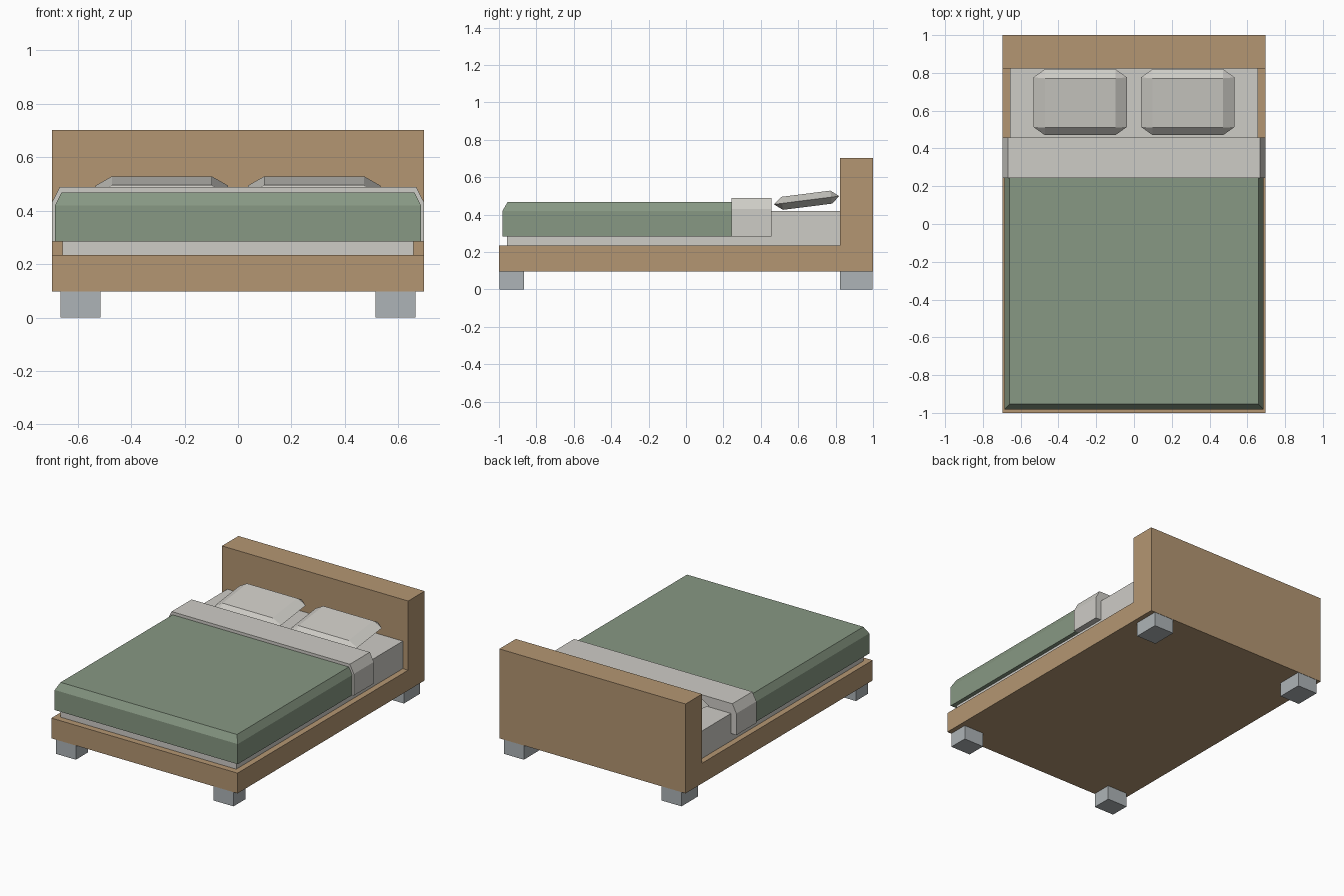
import bpy
import math
from mathutils import Matrix

if "Cube" in bpy.data.objects:
    bpy.data.objects.remove(bpy.data.objects["Cube"])


def material(name, rgb):
    lin = [((c / 255 + 0.055) / 1.055) ** 2.4 for c in rgb]
    m = bpy.data.materials.new(name)
    m.diffuse_color = (*lin, 1)
    m.use_nodes = True
    m.node_tree.nodes["Principled BSDF"].inputs["Base Color"].default_value = m.diffuse_color
    return m


wood = material("oak wood", (180, 150, 114))
linen = material("off white linen", (206, 204, 198))
green = material("sage green", (135, 152, 131))
metal = material("pale grey", (174, 180, 183))


def build(name, verts, faces, mat):
    me = bpy.data.meshes.new(name)
    me.from_pydata(verts, [], faces)
    me.materials.append(mat)
    ob = bpy.data.objects.new(name, me)
    bpy.context.collection.objects.link(ob)
    return ob


def loft(name, rings, mat):
    """Closed solid through equal-length rings of points."""
    n = len(rings[0])
    faces = [list(range(n))[::-1], list(range(n * (len(rings) - 1), n * len(rings)))]
    for r in range(len(rings) - 1):
        for i in range(n):
            j = (i + 1) % n
            faces.append([r * n + i, r * n + j, (r + 1) * n + j, (r + 1) * n + i])
    return build(name, [p for ring in rings for p in ring], faces, mat)


def rect(x0, x1, y0, y1, z):
    return [(x0, y0, z), (x1, y0, z), (x1, y1, z), (x0, y1, z)]


def box(name, x0, x1, y0, y1, z0, z1, mat):
    return loft(name, [rect(x0, x1, y0, y1, z0), rect(x0, x1, y0, y1, z1)], mat)


# Bed base and headboard: one L-shaped side profile swept across the width
side = [(-1, 0.097), (1, 0.097), (1, 0.702), (0.824, 0.702), (0.824, 0.234), (-1, 0.234)]
loft("bed_frame", [[(x, y, z) for y, z in side] for x in (-0.697, 0.697)], wood)

# Legs
for s, sx in (("left", -1), ("right", 1)):
    x0, x1 = sorted((sx * 0.515, sx * 0.665))
    box(f"front_leg_{s}", x0, x1, -0.998, -0.867, 0, 0.097, metal)
    box(f"back_leg_{s}", x0, x1, 0.824, 0.998, 0, 0.097, metal)

# Mattress
box("mattress", -0.657, 0.657, -0.957, 0.824, 0.234, 0.42, linen)

# Blanket with mitred slope on the front and both sides
loft("blanket", [rect(-0.685, 0.685, -0.981, 0.243, 0.284),
                 rect(-0.685, 0.685, -0.981, 0.243, 0.42),
                 rect(-0.66, 0.66, -0.954, 0.243, 0.468)], green)

# Folded sheet band
loft("folded_sheet", [rect(-0.697, 0.697, 0.243, 0.457, 0.284),
                      rect(-0.697, 0.697, 0.243, 0.457, 0.43),
                      rect(-0.667, 0.667, 0.243, 0.457, 0.488)], linen)

# Pillows: eight-sided rim, rectangular top and bottom, tilted to the headboard
a, b, c, d, h = 0.248, 0.176, 0.187, 0.132, 0.035
rim = [(-c, -b, 0), (c, -b, 0), (a, -d, 0), (a, d, 0),
       (c, b, 0), (-c, b, 0), (-a, d, 0), (-a, -d, 0)]
verts = rim + rect(-c, c, -d, d, h) + rect(-c, c, -d, d, -h)
upper = [(0, 1, 9, 8), (1, 2, 9), (2, 3, 10, 9), (3, 4, 10),
         (4, 5, 11, 10), (5, 6, 11), (6, 7, 8, 11), (7, 0, 8), (8, 9, 10, 11)]
lower = [tuple(i + 4 if i > 7 else i for i in reversed(f)) for f in upper]
for s, x in (("left", -0.285), ("right", 0.285)):
    pillow = build(f"pillow_{s}", verts, upper + lower, linen)
    pillow.data.transform(Matrix.Translation((x, 0.645, 0.477))
                          @ Matrix.Rotation(math.radians(7.2), 4, 'X'))
